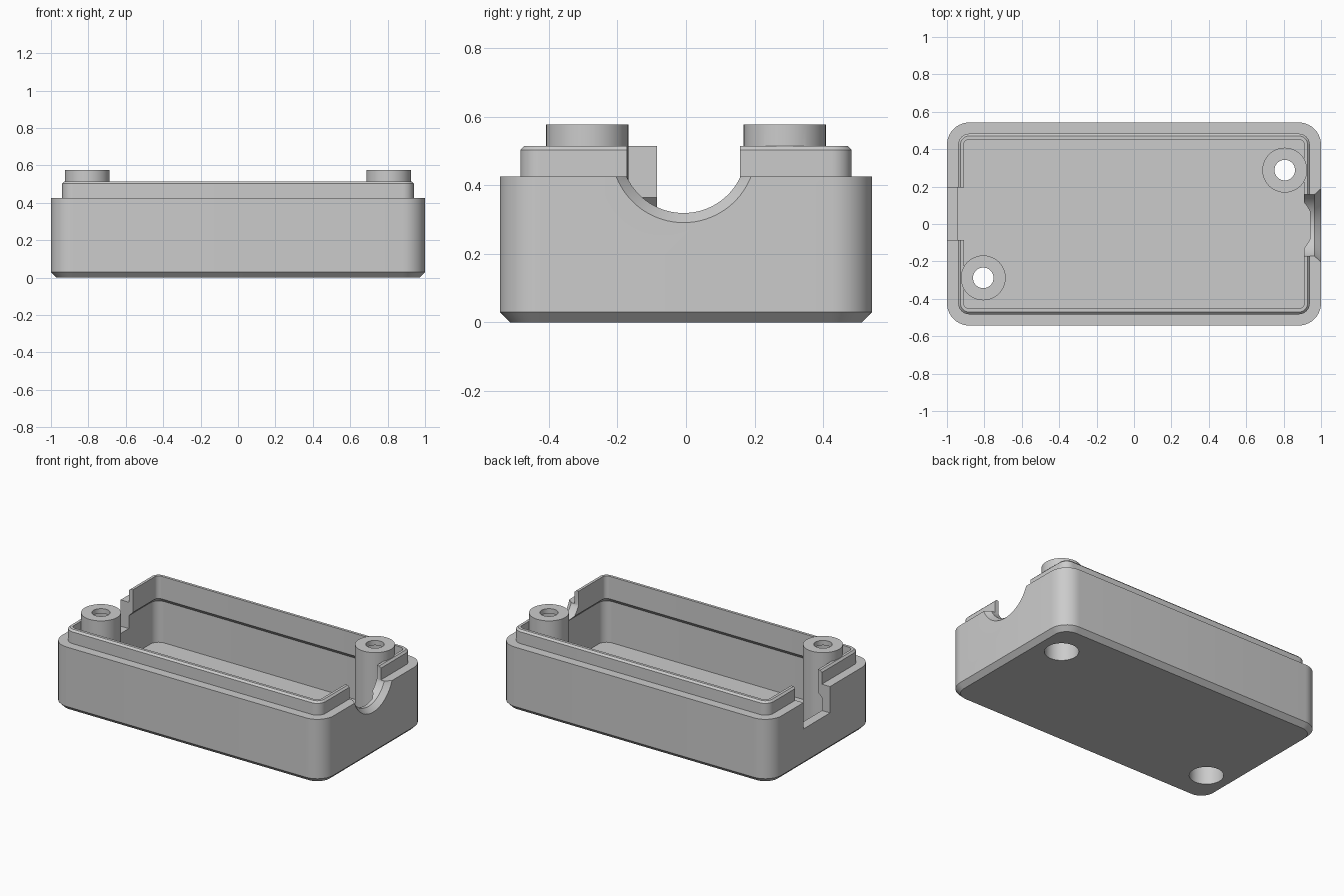
import bpy, bmesh
from math import sin, cos, pi, asin, radians

cube = bpy.data.objects.get("Cube")
if cube:
    bpy.data.objects.remove(cube)

grey = bpy.data.materials.new("plain grey")
grey.use_nodes = True
colour = (0.6, 0.6, 0.6, 1)
grey.diffuse_color = colour
grey.node_tree.nodes["Principled BSDF"].inputs["Base Color"].default_value = colour


def loft(name, rings):
    """Skin a stack of equal-length rings and cap both ends."""
    bm = bmesh.new()
    loops = [[bm.verts.new(p) for p in ring] for ring in rings]
    count = len(loops[0])
    for a, b in zip(loops, loops[1:]):
        for i in range(count):
            j = (i + 1) % count
            bm.faces.new((a[i], a[j], b[j], b[i]))
    bm.faces.new(loops[0][::-1])
    bm.faces.new(loops[-1])
    bmesh.ops.recalc_face_normals(bm, faces=bm.faces)
    mesh = bpy.data.meshes.new(name)
    bm.to_mesh(mesh)
    bm.free()
    mesh.materials.append(grey)
    obj = bpy.data.objects.new(name, mesh)
    bpy.context.collection.objects.link(obj)
    return obj


def rounded(hx, hy, r, z, steps=10):
    """Rounded rectangle ring at height z."""
    ring = []
    for q, (sx, sy) in enumerate(((1, 1), (-1, 1), (-1, -1), (1, -1))):
        for k in range(steps + 1):
            a = (q + k / steps) * pi / 2
            ring.append((sx * (hx - r) + r * cos(a), sy * (hy - r) + r * sin(a), z))
    return ring


def circle(x, y, r, z, steps=48):
    return [(x + r * cos(2 * pi * k / steps), y + r * sin(2 * pi * k / steps), z)
            for k in range(steps)]


def block(name, x0, x1, y0, y1, z0, z1):
    return loft(name, [[(x0, y0, z), (x1, y0, z), (x1, y1, z), (x0, y1, z)]
                       for z in (z0, z1)])


def combine(target, other, operation):
    mod = target.modifiers.new(operation.title(), "BOOLEAN")
    mod.operation = operation
    mod.solver = "EXACT"
    mod.object = other
    bpy.ops.object.select_all(action="DESELECT")
    bpy.context.view_layer.objects.active = target
    target.select_set(True)
    bpy.ops.object.modifier_apply(modifier=mod.name)
    bpy.data.objects.remove(other)


# Open box: outside going up, over the lip, then inside going down to the floor
length, width = 1.0, 0.543
outline = [
    (0.03, 0.0), (0.0, 0.03), (0.0, 0.425), (0.06, 0.425), (0.06, 0.503),
    (0.072, 0.515), (0.09, 0.515), (0.09, 0.365), (0.06, 0.335), (0.06, 0.06),
]
case = loft("case_base", [rounded(length - d, width - d, 0.12 - d, z) for d, z in outline])

# Screw posts in opposite corners, hollowed from below
posts = ((0.806, 0.288), (-0.806, -0.288))
for x, y in posts:
    post = loft("screw_post", [circle(x, y, 0.12, 0.03), circle(x, y, 0.12, 0.577)])
    combine(case, post, "UNION")
for x, y in posts:
    bore = loft("screw_bore", [circle(x, y, r, z) for r, z in
                               ((0.103, -0.1), (0.103, 0.545), (0.055, 0.545), (0.055, 0.7))])
    combine(case, bore, "DIFFERENCE")


# Round cable opening in the left end, flared at the outside
def cradle(x, r, half, top=0.7, steps=32):
    cy, cz = -0.007, 0.502
    a = asin(half / r)
    arc = [-a + 2 * a * k / steps for k in range(steps + 1)]
    ring = [(x, cy + r * sin(t), cz - r * cos(t)) for t in arc]
    return ring + [(x, cy + half, top), (x, cy - half, top)]


cable_cut = loft("cable_cut", [cradle(0.86, 0.183, 0.165), cradle(0.965, 0.183, 0.165),
                               cradle(1.0, 0.211, 0.197), cradle(1.05, 0.211, 0.197)])
combine(case, cable_cut, "DIFFERENCE")

# Square slot in the right end
combine(case, block("plug_cut", -1.1, -0.87, -0.085, 0.195, 0.25, 0.7), "DIFFERENCE")

bpy.ops.object.select_all(action="DESELECT")
case.select_set(True)
bpy.context.view_layer.objects.active = case
bpy.ops.object.shade_smooth_by_angle(angle=radians(30))
